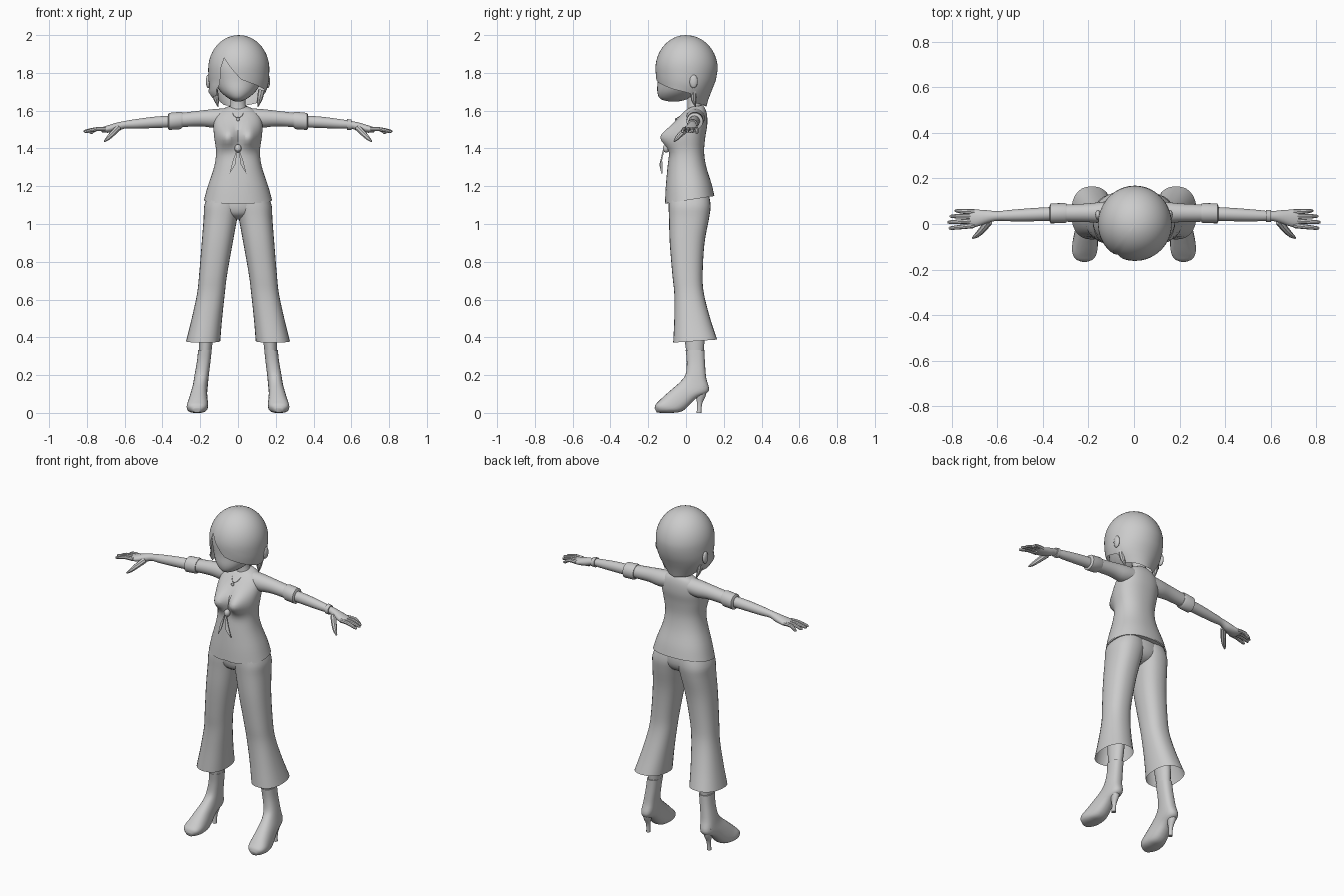
import bpy, bmesh, math
from mathutils import Vector

if "Cube" in bpy.data.objects:
    bpy.data.objects.remove(bpy.data.objects["Cube"])

mat = bpy.data.materials.new("plain_grey")
mat.diffuse_color = (0.6, 0.6, 0.6, 1)
mat.use_nodes = True
mat.node_tree.nodes["Principled BSDF"].inputs["Base Color"].default_value = mat.diffuse_color


def finish(name, bm, mirror=False, angle=40):
    bmesh.ops.recalc_face_normals(bm, faces=bm.faces)
    me = bpy.data.meshes.new(name)
    bm.to_mesh(me)
    bm.free()
    me.materials.append(mat)
    for p in me.polygons:
        p.use_smooth = True
    me.set_sharp_from_angle(angle=math.radians(angle))
    ob = bpy.data.objects.new(name, me)
    bpy.context.collection.objects.link(ob)
    if mirror:
        ob.modifiers.new("mirror", 'MIRROR').use_mirror_merge = False
    return ob


# Ring makers: each returns centre, first half axis, second half axis
def flat(z, x0, x1, y0, y1, dz=0.0):
    return (Vector(((x0 + x1) / 2, (y0 + y1) / 2, z)),
            Vector(((x1 - x0) / 2, 0, 0)), Vector((0, (y1 - y0) / 2, dz)))


def tilted(x, w, y0, z0, y1, z1):
    return (Vector((x, (y0 + y1) / 2, (z0 + z1) / 2)),
            Vector((w, 0, 0)), Vector((0, (y1 - y0) / 2, (z1 - z0) / 2)))


def upright(x, y0, y1, z0, z1):
    return (Vector((x, (y0 + y1) / 2, (z0 + z1) / 2)),
            Vector((0, (y1 - y0) / 2, 0)), Vector((0, 0, (z1 - z0) / 2)))


def spline(a, b, c, d, t):
    return 0.5 * (2 * b + (c - a) * t + (2 * a - 5 * b + 4 * c - d) * t * t
                  + (3 * b - a - 3 * c + d) * t ** 3)


def loft(rings, sides=24, steps=3, caps=True, power=1.0):
    bm = bmesh.new()
    n, full = len(rings), []
    for i in range(n - 1):
        four = [rings[max(i - 1, 0)], rings[i], rings[i + 1], rings[min(i + 2, n - 1)]]
        for s in range(steps):
            full.append([spline(*[r[k] for r in four], s / steps) for k in range(3)])
    full.append(rings[-1])
    soft = lambda v: math.copysign(abs(v) ** power, v)
    loops = []
    for c, u, v in full:
        loops.append([bm.verts.new(c + u * soft(math.cos(a)) + v * soft(math.sin(a)))
                      for a in (2 * math.pi * j / sides for j in range(sides))])
    for a, b in zip(loops, loops[1:]):
        for j in range(sides):
            k = (j + 1) % sides
            bm.faces.new((a[j], a[k], b[k], b[j]))
    if caps:
        bm.faces.new(loops[0])
        bm.faces.new(loops[-1])
    return bm


def tube(points, radii, sides=8):
    pts = [Vector(p) for p in points]
    rings = []
    for i, p in enumerate(pts):
        d = (pts[min(i + 1, len(pts) - 1)] - pts[max(i - 1, 0)]).normalized()
        u = d.cross(Vector((0, 0, 1)) if abs(d.z) < 0.9 else Vector((0, 1, 0))).normalized()
        rings.append((p, u * radii[i], d.cross(u) * radii[i]))
    return loft(rings, sides, 2)


def ball(name, centre, size, mirror=False):
    bm = bmesh.new()
    bmesh.ops.create_uvsphere(bm, u_segments=16, v_segments=10, radius=1)
    for v in bm.verts:
        v.co = Vector(centre) + Vector([a * b for a, b in zip(v.co, size)])
    return finish(name, bm, mirror)


# Torso rings: half width, front y, z, back y, z
TORSO = [(.180, -.112, 1.108, .150, 1.148), (.160, -.108, 1.19, .136, 1.21),
         (.127, -.098, 1.30, .108, 1.30), (.116, -.088, 1.38, .096, 1.38),
         (.126, -.085, 1.46, .102, 1.46), (.130, -.070, 1.52, .112, 1.52),
         (.120, -.040, 1.565, .112, 1.57), (.092, -.008, 1.60, .104, 1.605),
         (.048, .012, 1.618, .090, 1.628)]


def torso(inset, caps):
    bm = loft([tilted(0, w - inset, y0 + inset, z0, y1 - inset, z1)
               for w, y0, z0, y1, z1 in TORSO], 48, 4, caps, 0.88)
    for v in bm.verts:  # bust
        if v.co.y < 0.01:
            v.co.y -= .058 * math.exp(-((abs(v.co.x) - .058) / .048) ** 2
                                      - ((v.co.z - 1.46) / .055) ** 2)
    return bm


finish("body", torso(.006, True))

# Jacket with open neckline and open front hem
bm = torso(0, False)
NECK, SLIT = .23, .18
for k, z0 in ((NECK, 1.42), (-NECK, 1.42), (SLIT, 1.25), (-SLIT, 1.25)):
    front = [f for f in bm.faces if f.calc_center_median().y < .03]
    geom = front + list({e for f in front for e in f.edges}) + list({v for f in front for v in f.verts})
    bmesh.ops.bisect_plane(bm, geom=geom, plane_co=(0, 0, z0), plane_no=(1, 0, -k), dist=1e-5)
gone = []
for f in bm.faces:
    c = f.calc_center_median()
    if c.y < .03 and abs(c.x) < max(NECK * (c.z - 1.42), SLIT * (1.25 - c.z)):
        gone.append(f)
bmesh.ops.delete(bm, geom=gone, context='FACES')
finish("jacket", bm)

# Knot and tie tails at the front of the jacket
ball("jacket_knot", (0, -.105, 1.40), (.018, .018, .022))
bm = bmesh.new()
outline = [(.002, -.112, 1.405), (.026, -.126, 1.34), (.044, -.124, 1.268), (.014, -.134, 1.315)]
vs = [[bm.verts.new((x, y - d, z)) for x, y, z in outline] for d in (0, .007)]
bm.faces.new(vs[0])
bm.faces.new(vs[1])
for i in range(4):
    j = (i + 1) % 4
    bm.faces.new((vs[0][i], vs[0][j], vs[1][j], vs[1][i]))
finish("tie_tail", bm, True)

# Neck and pendant
finish("neck", loft([flat(1.57, -.06, .06, 0, .10), flat(1.62, -.042, .042, .008, .082),
                     flat(1.70, -.038, .038, .005, .08)]))
finish("necklace", tube([(.036, .012, 1.605), (.02, -.03, 1.572), (0, -.046, 1.562)], [.002] * 3, 6), True)
ball("pendant", (0, -.052, 1.553), (.009, .006, .009))

# Head under the hair
finish("head", loft([flat(1.648, -.012, .012, -.085, -.045), flat(1.662, -.045, .045, -.135, .01),
                     flat(1.70, -.092, .092, -.152, .07), flat(1.76, -.125, .125, -.150, .12),
                     flat(1.84, -.14, .14, -.148, .15), flat(1.91, -.11, .11, -.115, .12),
                     flat(1.95, -.06, .06, -.07, .07)], 32, 4))
ball("ear", (.158, .04, 1.755), (.012, .022, .036), True)

# Hair: a shell whose lower edge follows a hem height by angle from the front
HEM = [(-180, 1.62), (-125, 1.63), (-105, 1.665), (-75, 1.67), (-50, 1.68), (-40, 1.74), (-32, 1.885),
       (-16, 1.83), (4, 1.765), (25, 1.745), (60, 1.715), (85, 1.70), (100, 1.69), (115, 1.64), (180, 1.62)]
SHAPE = [(1.61, .080, -.10, .105), (1.66, .120, -.125, .118), (1.71, .150, -.145, .138),
         (1.76, .160, -.157, .158), (1.82, .162, -.162, .168)]


def table(rows, t):
    for a, b in zip(rows, rows[1:]):
        if t <= b[0]:
            f = (t - a[0]) / (b[0] - a[0])
            return [p + (q - p) * f for p, q in zip(a[1:], b[1:])]
    return rows[-1][1:]


def hair_point(deg, t):
    z = 2 - (2 - table(HEM, deg)[0]) * t * (2 - t) if t < 0 else 2 - (2 - table(HEM, deg)[0]) * t ** 1.6
    w, y0, y1 = table(SHAPE, z)
    if z > 1.82:
        s = math.sqrt(max(0, 1 - ((z - 1.82) / .18) ** 2))
        w, y0, y1 = w * s, y0 * s, y1 * s
    a = math.radians(deg)
    side = w * (1.12 if deg < 0 and z < 1.72 and abs(deg) < 110 else 1)
    return Vector((.004 + side * math.sin(a), -math.cos(a) * (-y0 if abs(deg) < 90 else y1), z))


bm = bmesh.new()
top = bm.verts.new((.004, 0, 2))
N, M = 72, 16
grid = [[bm.verts.new(hair_point(-180 + 360 * i / N, (j + 1) / M)) for j in range(M)] for i in range(N)]
for i in range(N):
    a, b = grid[i], grid[(i + 1) % N]
    bm.faces.new((top, a[0], b[0]))
    for j in range(M - 1):
        bm.faces.new((a[j], a[j + 1], b[j + 1], b[j]))
finish("hair", bm, angle=60)
finish("side_lock", tube([(.125, .04, 1.71), (.115, .04, 1.66), (.105, .05, 1.62)], [.018, .014, .002]), True)

# Sleeves with turned cuffs
finish("sleeve", loft([upright(.07, .0, .10, 1.515, 1.612), upright(.13, .002, .098, 1.51, 1.608),
                       upright(.20, .008, .09, 1.517, 1.60), upright(.30, .01, .085, 1.513, 1.588)]), True)
finish("sleeve_cuff", loft([upright(.295, .008, .088, 1.51, 1.592), upright(.305, .004, .092, 1.502, 1.594),
                            upright(.365, .003, .09, 1.498, 1.588), upright(.37, .012, .08, 1.505, 1.58)],
                           steps=1), True)

# Forearms, palms and fingers
finish("forearm", loft([upright(.34, .015, .075, 1.512, 1.575), upright(.44, .012, .07, 1.508, 1.568),
                        upright(.54, .012, .062, 1.505, 1.555), upright(.60, .014, .056, 1.505, 1.545),
                        upright(.64, .005, .06, 1.49, 1.537), upright(.69, -.012, .063, 1.483, 1.522),
                        upright(.722, -.012, .062, 1.486, 1.512)], 20), True)
finish("watch", loft([upright(.578, .008, .062, 1.498, 1.556), upright(.60, .008, .062, 1.498, 1.552)]))
for i, (y0, x1, y1, z1) in enumerate([(-.006, .812, -.018, 1.488), (.014, .818, .008, 1.49),
                                      (.034, .808, .034, 1.488), (.053, .786, .058, 1.482)]):
    finish(f"finger_{i + 1}", tube([(.70, y0, 1.502), (.75, (y0 + y1) / 2, 1.502), (x1 - .01, y1, z1 + .002),
                                    (x1, y1, z1)], [.012, .0105, .008, .003]), True)
finish("thumb", tube([(.635, .012, 1.508), (.665, -.025, 1.478), (.69, -.05, 1.452), (.708, -.062, 1.437)],
                     [.017, .015, .011, .004]), True)

# Flared trousers, open at the hem
finish("trouser_leg", loft([flat(1.17, -.01, .15, -.088, .118), flat(1.10, -.012, .178, -.092, .13),
                            flat(1.03, .004, .182, -.09, .122), flat(.90, .028, .192, -.086, .098),
                            flat(.73, .058, .206, -.072, .088), flat(.63, .070, .217, -.062, .095),
                            flat(.50, .084, .245, -.062, .128), flat(.38, .094, .275, -.068, .165, .008)],
                           28, 4, False, 0.85), True)
finish("trouser_seat", loft([flat(1.18, -.15, .15, -.085, .118), flat(1.10, -.165, .165, -.090, .125),
                             flat(1.05, -.11, .11, -.075, .10), flat(1.025, -.03, .03, -.03, .04)], 32), )

# Lower legs, boots and heels
finish("lower_leg", loft([flat(.60, .10, .19, -.03, .08), flat(.45, .125, .205, -.015, .10),
                          flat(.31, .142, .207, .003, .092)]), True)
finish("boot", loft([tilted(.175, .036, -.002, .332, .098, .332), tilted(.182, .036, .004, .27, .10, .268),
                     tilted(.193, .038, -.002, .205, .107, .185), tilted(.200, .040, -.03, .165, .120, .115),
                     tilted(.207, .044, -.075, .125, .055, .078), tilted(.212, .053, -.115, .090, -.015, .012),
                     tilted(.216, .056, -.142, .064, -.075, .0), tilted(.217, .045, -.160, .045, -.125, .0),
                     tilted(.217, .02, -.166, .025, -.155, .002)], 24, 4, True, 0.8), True)
finish("heel", loft([flat(.14, .172, .236, .045, .115), flat(.09, .183, .225, .050, .105),
                     flat(.05, .192, .216, .058, .086), flat(.0, .193, .217, .056, .082)], 14), True)
